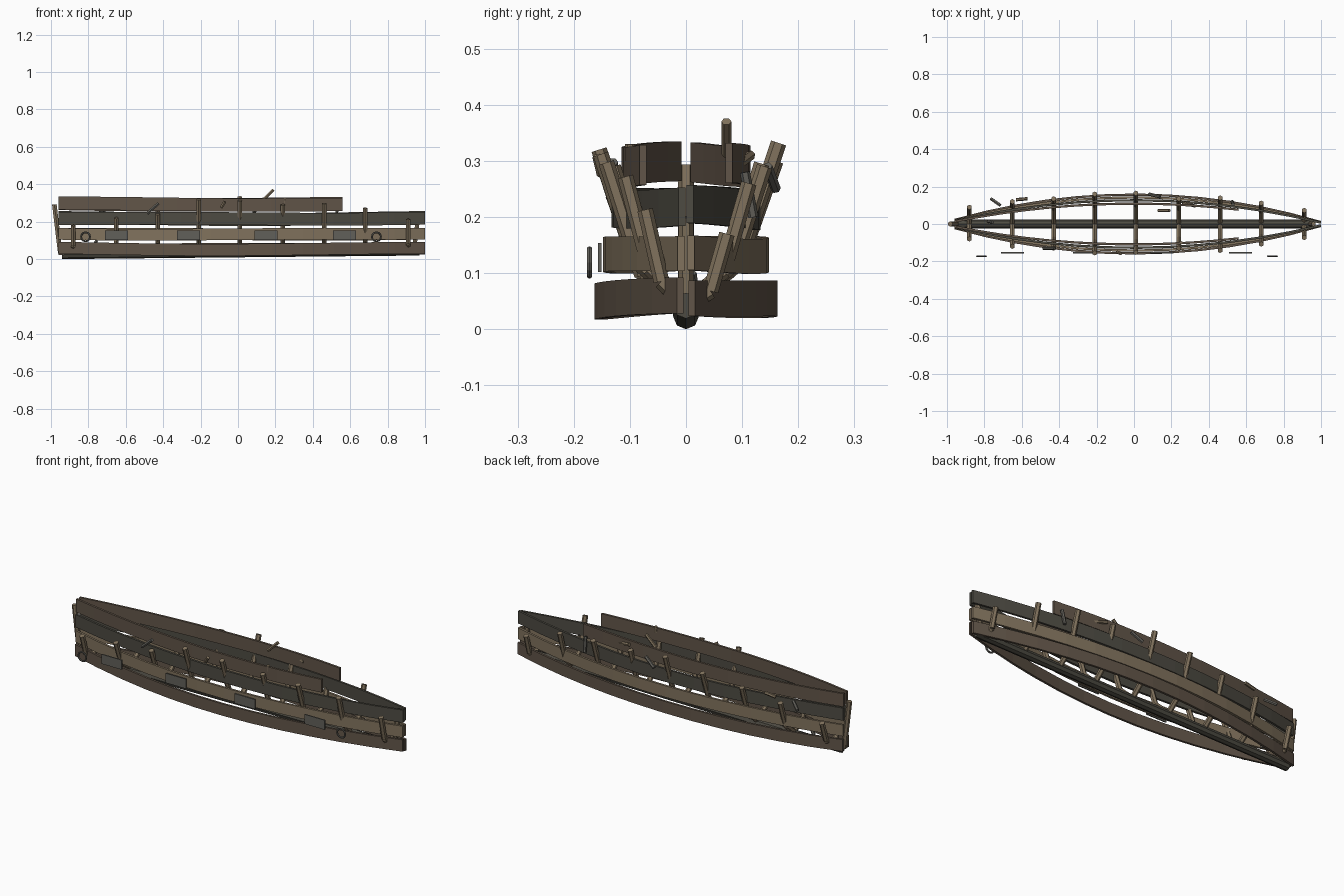
import bpy, bmesh, math
from mathutils import Vector

if "Cube" in bpy.data.objects:
    bpy.data.objects.remove(bpy.data.objects["Cube"])


def mat(name, r, g, b):
    m = bpy.data.materials.new(name)
    m.diffuse_color = (r, g, b, 1)
    m.use_nodes = True
    m.node_tree.nodes["Principled BSDF"].inputs["Base Color"].default_value = m.diffuse_color
    return m


BROWN = mat("brown_wood", 0.12, 0.09, 0.065)
LIGHT = mat("light_wood", 0.22, 0.17, 0.11)
DARK = mat("dark_wood", 0.075, 0.07, 0.055)
GREY = mat("grey_iron", 0.12, 0.115, 0.10)


def finish(name, bm, material):
    bmesh.ops.recalc_face_normals(bm, faces=bm.faces)
    me = bpy.data.meshes.new(name)
    bm.to_mesh(me)
    bm.free()
    me.materials.append(material)
    ob = bpy.data.objects.new(name, me)
    bpy.context.collection.objects.link(ob)
    return ob


def add_rod(bm, a, b, r, sides=6, r2=None):
    a, b = Vector(a), Vector(b)
    res = bmesh.ops.create_cone(bm, cap_ends=True, segments=sides, radius1=r,
                                radius2=r if r2 is None else r2, depth=(b - a).length)
    rot = Vector((0, 0, 1)).rotation_difference(b - a).to_matrix().to_4x4()
    rot.translation = (a + b) / 2
    bmesh.ops.transform(bm, matrix=rot, verts=res["verts"])


def rod(name, pts, r, material, sides=6):
    bm = bmesh.new()
    for a, b in zip(pts, pts[1:]):
        add_rod(bm, a, b, r, sides)
    return finish(name, bm, material)


def plank(name, side, x0, x1, width, z, h, wobble, phase, material):
    # bowed board with a slightly wavy run
    bm = bmesh.new()
    n, t, prev = 12, 0.012, None
    for i in range(n + 1):
        x = x0 + (x1 - x0) * i / n
        y = width * (1 - 0.9 * x * x)
        zz = z + wobble * math.sin(3.3 * x + phase) + 0.006 * x * x
        ring = [bm.verts.new((x, side * yy, zz + dz))
                for yy, dz in ((y, 0), (y, h), (y - t, h), (y - t, 0))]
        if prev:
            for k in range(4):
                bm.faces.new((prev[k], prev[(k + 1) % 4], ring[(k + 1) % 4], ring[k]))
        else:
            bm.faces.new(ring)
        prev = ring
    bm.faces.new(prev)
    return finish(name, bm, material)


# Keel and end posts
rod("keel", [(-0.94, 0, 0.023), (0.97, 0, 0.042)], 0.023, DARK, 8)
rod("stem_post", [(-0.95, 0, 0.03), (-0.982, 0, 0.292)], 0.014, LIGHT)
rod("stern_post", [(0.94, 0, 0.04), (0.96, 0, 0.2)], 0.013, LIGHT)

# Hull planks, four rows on each side
rows = [(0.163, 0.020, 0.064, 1.0, BROWN), (0.148, 0.100, 0.062, 1.0, LIGHT),
        (0.133, 0.180, 0.068, 1.0, DARK), (0.115, 0.256, 0.071, 0.56, BROWN)]
for side, tag in ((-1, "front"), (1, "back")):
    for i, (w, z, h, end, m) in enumerate(rows):
        plank(f"{tag}_hull_plank_{i + 1}", side, -0.96, end, w, z, h,
              0.003, i * 1.7 + side, m)

# Broken ribs: x, then (y, z) of the front tip and the back tip
ribs = [(-0.88, -0.08, 0.18, 0.09, 0.18), (-0.65, -0.12, 0.22, 0.12, 0.24),
        (-0.43, -0.13, 0.24, 0.135, 0.27), (-0.21, -0.155, 0.32, 0.16, 0.30),
        (0.01, -0.152, 0.312, 0.165, 0.332), (0.24, -0.13, 0.29, 0.135, 0.295),
        (0.46, -0.142, 0.297, 0.14, 0.29), (0.68, -0.108, 0.272, 0.112, 0.26),
        (0.91, -0.073, 0.213, 0.073, 0.17)]
for i, (x, ya, za, yb, zb) in enumerate(ribs):
    for tag, y, z in (("front", ya, za), ("back", yb, zb)):
        rod(f"{tag}_rib_{i + 1}",
            [(x, 0, 0.04), (x, y * 0.6, z * 0.4), (x, y, z)], 0.014, LIGHT)

# Iron plates and rings along the front side
for i, x in enumerate((-0.65, -0.265, 0.15, 0.57)):
    bm = bmesh.new()
    bmesh.ops.create_cube(bm, size=1)
    bmesh.ops.scale(bm, vec=(0.122, 0.006, 0.052), verts=bm.verts)
    bmesh.ops.translate(bm, vec=(x, -0.154, 0.128), verts=bm.verts)
    finish(f"iron_plate_{i + 1}", bm, GREY)
for i, x in enumerate((-0.815, 0.74)):
    bpy.ops.mesh.primitive_torus_add(major_radius=0.024, minor_radius=0.005,
                                     major_segments=12, minor_segments=6,
                                     location=(x, -0.172, 0.119),
                                     rotation=(math.pi / 2, 0, 0))
    ob = bpy.context.object
    ob.name = f"iron_ring_{i + 1}"
    ob.data.materials.append(GREY)

# Loose splinters: start and end points
splinters = [((0.13, 0.072, 0.312), (0.19, 0.072, 0.37)),
             ((-0.485, -0.13, 0.245), (-0.425, -0.13, 0.298)),
             ((-0.09, -0.15, 0.275), (-0.07, -0.158, 0.308)),
             ((-0.765, 0.135, 0.235), (-0.715, 0.1, 0.26)),
             ((-0.63, 0.13, 0.27), (-0.57, 0.135, 0.28)),
             ((0.08, 0.16, 0.25), (0.14, 0.145, 0.29)),
             ((0.26, 0.115, 0.31), (0.33, 0.095, 0.295)),
             ((0.525, 0.12, 0.2), (0.53, 0.105, 0.28)),
             ((0.25, -0.1, 0.3), (0.252, -0.1, 0.33)),
             ((-0.78, 0.015, 0.06), (-0.755, 0.01, 0.1))]
for i, (a, b) in enumerate(splinters):
    rod(f"splinter_{i + 1}", [a, b], 0.009, GREY if i % 2 else LIGHT)
